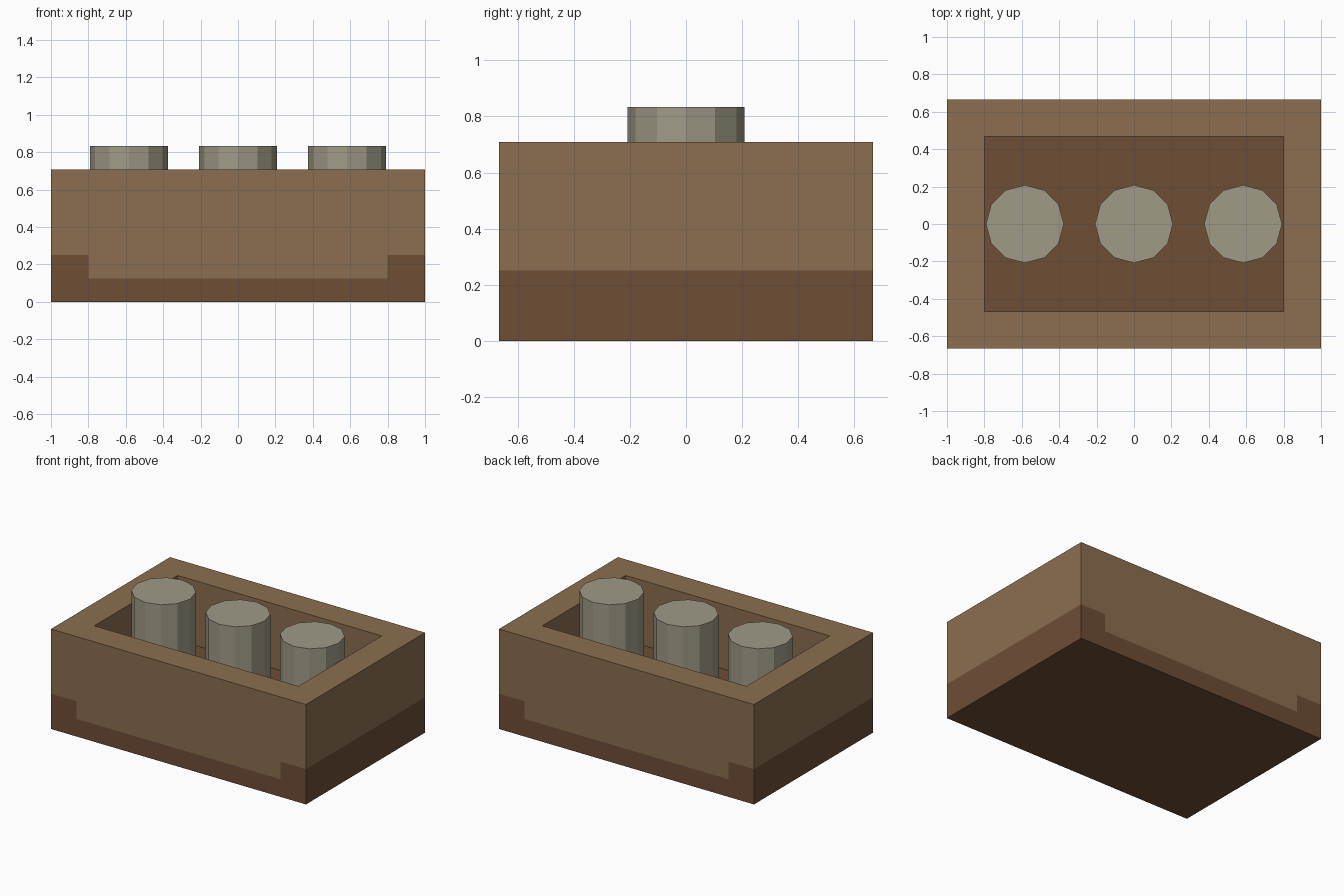
import bpy, bmesh

if "Cube" in bpy.data.objects:
    bpy.data.objects.remove(bpy.data.objects["Cube"])

HX, HY = 1.0, 2 / 3            # outer half sizes
IX, IY = 0.8, HY - 0.2         # inner half sizes
STEP, FLOOR, RIM, TOP = 0.125, 0.25, 0.7083, 0.8333


def material(name, rgb):
    m = bpy.data.materials.new(name)
    m.diffuse_color = (*rgb, 1)
    m.use_nodes = True
    m.node_tree.nodes["Principled BSDF"].inputs["Base Color"].default_value = m.diffuse_color
    return m


def prism(name, outline, z0, z1, mat):
    bm = bmesh.new()
    face = bm.faces.new([bm.verts.new((x, y, z0)) for x, y in outline])
    ext = bmesh.ops.extrude_face_region(bm, geom=[face], use_keep_orig=True)
    verts = [g for g in ext["geom"] if isinstance(g, bmesh.types.BMVert)]
    bmesh.ops.translate(bm, verts=verts, vec=(0, 0, z1 - z0))
    bmesh.ops.recalc_face_normals(bm, faces=bm.faces)
    mesh = bpy.data.meshes.new(name)
    bm.to_mesh(mesh)
    bm.free()
    mesh.materials.append(mat)
    ob = bpy.data.objects.new(name, mesh)
    bpy.context.collection.objects.link(ob)
    return ob


def rect(x0, x1, y0, y1):
    return [(x0, y0), (x1, y0), (x1, y1), (x0, y1)]


dark = material("dark_wood", (0.156, 0.074, 0.036))
light = material("light_wood", (0.258, 0.156, 0.080))
stone = material("pale_grey", (0.352, 0.328, 0.242))

# Base slab, and raised floor notched where the long walls sit
prism("base_slab", rect(-HX, HX, -HY, HY), 0, STEP, dark)
quarter = [(IX, IY), (IX, HY), (HX, HY)]
floor = (quarter + [(x, -y) for x, y in reversed(quarter)]
         + [(-x, -y) for x, y in quarter] + [(-x, y) for x, y in reversed(quarter)])
prism("raised_floor", floor, STEP, FLOOR, dark)

# Walls
prism("front_wall", rect(-IX, IX, -HY, -IY), STEP, RIM, light)
prism("back_wall", rect(-IX, IX, IY, HY), STEP, RIM, light)
prism("left_wall", rect(-HX, -IX, -HY, HY), FLOOR, RIM, light)
prism("right_wall", rect(IX, HX, -HY, HY), FLOOR, RIM, light)

# Three twelve-sided pegs standing in the box
for i in (-1, 0, 1):
    bpy.ops.mesh.primitive_cylinder_add(
        vertices=12, radius=0.2083, depth=TOP - FLOOR,
        location=(i * 0.5833, 0, (TOP + FLOOR) / 2))
    peg = bpy.context.object
    peg.name = f"peg_{i + 2}"
    peg.data.materials.append(stone)
